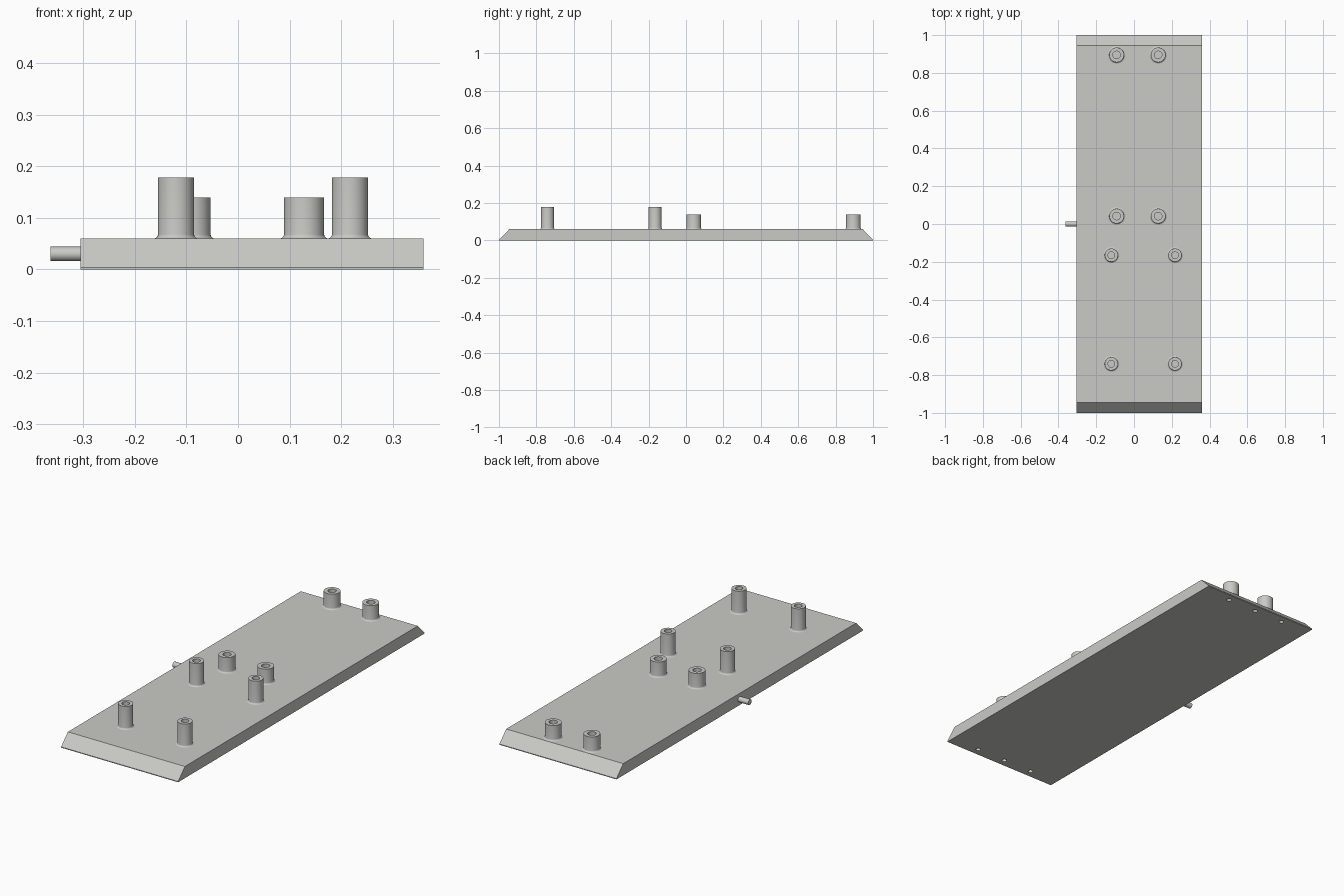
import bpy, bmesh, math
from mathutils import Matrix, Vector

cube = bpy.data.objects.get("Cube")
if cube:
    bpy.data.objects.remove(cube, do_unlink=True)

grey = bpy.data.materials.new("warm_grey")
grey.use_nodes = True
colour = (0.59, 0.59, 0.565, 1)
grey.diffuse_color = colour
grey.node_tree.nodes["Principled BSDF"].inputs["Base Color"].default_value = colour

LEFT, RIGHT, TOP = 0.36, -0.305, 0.06
MID = (LEFT + RIGHT) / 2


def finish(name, bm, smooth=True):
    bmesh.ops.recalc_face_normals(bm, faces=bm.faces)
    mesh = bpy.data.meshes.new(name)
    bm.to_mesh(mesh)
    bm.free()
    mesh.materials.append(grey)
    obj = bpy.data.objects.new(name, mesh)
    bpy.context.collection.objects.link(obj)
    if smooth:
        bpy.ops.object.select_all(action="DESELECT")
        obj.select_set(True)
        bpy.context.view_layer.objects.active = obj
        bpy.ops.object.shade_smooth_by_angle(angle=math.radians(35))
    return obj


def add_cylinder(bm, radius, depth, matrix, sides=32):
    bmesh.ops.create_cone(bm, cap_ends=True, segments=sides, radius1=radius,
                          radius2=radius, depth=depth, matrix=matrix)


# Base plate: side profile with sloped ends and a thin lip, extruded across
bm = bmesh.new()
half = [(-1, 0), (-1, 0.004), (-0.945, TOP)]
profile = half + [(-y, z) for y, z in reversed(half)]
face = bm.faces.new([bm.verts.new((RIGHT, y, z)) for y, z in profile])
result = bmesh.ops.extrude_face_region(bm, geom=[face])
moved = [v for v in result["geom"] if isinstance(v, bmesh.types.BMVert)]
bmesh.ops.translate(bm, verts=moved, vec=(LEFT - RIGHT, 0, 0))
plate = finish("base_plate", bm, smooth=False)

# Blind screw holes under both ends
bm = bmesh.new()
for y in (-0.96, 0.96):
    for offset in (-0.168, 0, 0.168):
        add_cylinder(bm, 0.012, 0.06, Matrix.Translation((MID + offset, y, 0)), 24)
cutter = finish("screw_hole_cutter", bm, smooth=False)
cutter.hide_render = True
cut = plate.modifiers.new("screw_holes", "BOOLEAN")
cut.operation, cut.solver, cut.object = "DIFFERENCE", "EXACT", cutter
bpy.ops.object.select_all(action="DESELECT")
plate.select_set(True)
bpy.context.view_layer.objects.active = plate
bpy.ops.object.modifier_apply(modifier=cut.name)
bpy.data.objects.remove(cutter, do_unlink=True)
bpy.ops.object.shade_smooth_by_angle(angle=math.radians(35))


# Hollow post with a filleted foot, made by revolving a profile
def post(name, x, y, radius, bore, height, fillet=0.008):
    bm = bmesh.new()
    points = []
    for i in range(6):
        a = math.pi / 2 * i / 5
        points.append((radius + fillet * (1 - math.sin(a)),
                       TOP + fillet * (1 - math.cos(a))))
    points += [(radius, height), (bore, height), (bore, TOP + 0.004), (0, TOP + 0.004)]
    verts = [bm.verts.new((r, 0, z)) for r, z in points]
    edges = [bm.edges.new(pair) for pair in zip(verts, verts[1:])]
    bmesh.ops.spin(bm, geom=verts + edges, cent=(0, 0, 0), axis=(0, 0, 1),
                   angle=math.tau, steps=40, use_merge=False)
    bmesh.ops.remove_doubles(bm, verts=bm.verts, dist=0.00001)
    obj = finish(name, bm)
    obj.location = Vector((x, y, 0))


for side, x in (("right", -0.12), ("left", 0.217)):
    for place, y in (("front", -0.74), ("middle", -0.165)):
        post(f"tall_post_{place}_{side}", x, y, 0.035, 0.018, 0.178)
for side, x in (("right", -0.092), ("left", 0.128)):
    for place, y in (("middle", 0.042), ("back", 0.895)):
        post(f"short_post_{place}_{side}", x, y, 0.039, 0.02, 0.139)

# Side pin
bm = bmesh.new()
add_cylinder(bm, 0.014, 0.07, Matrix.Translation((-0.328, 0, 0.03))
             @ Matrix.Rotation(math.pi / 2, 4, "Y"))
finish("side_pin", bm)
